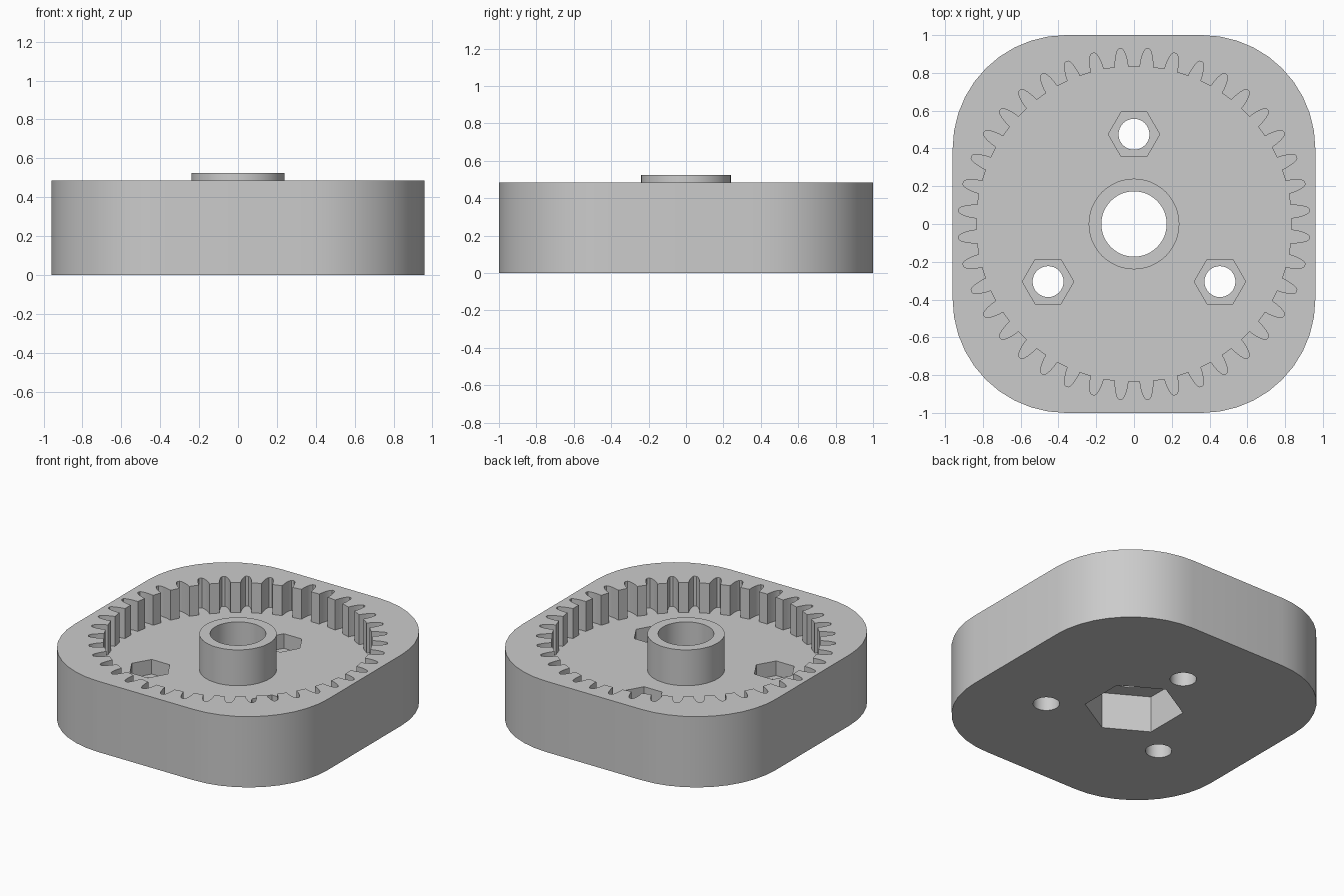
import bpy
import bmesh
from math import cos, sin, pi, radians

cube = bpy.data.objects.get("Cube")
if cube:
    bpy.data.objects.remove(cube, do_unlink=True)

BODY_TOP, HUB_TOP, FLOOR = 0.485, 0.525, 0.28
BELOW, ABOVE = -0.1, 0.7

grey = bpy.data.materials.new("plain grey")
grey.use_nodes = True
colour = (0.6, 0.6, 0.6, 1)
grey.diffuse_color = colour
grey.node_tree.nodes["Principled BSDF"].inputs["Base Color"].default_value = colour


def prism(name, outline, z0, z1):
    """Extrude a closed outline between two heights."""
    bm = bmesh.new()
    base = bm.faces.new([bm.verts.new((x, y, z0)) for x, y in outline])
    top = bmesh.ops.extrude_face_region(bm, geom=[base])["geom"]
    moved = [v for v in top if isinstance(v, bmesh.types.BMVert)]
    bmesh.ops.translate(bm, verts=moved, vec=(0, 0, z1 - z0))
    bmesh.ops.recalc_face_normals(bm, faces=bm.faces)
    mesh = bpy.data.meshes.new(name)
    bm.to_mesh(mesh)
    bm.free()
    obj = bpy.data.objects.new(name, mesh)
    bpy.context.collection.objects.link(obj)
    mesh.materials.append(grey)
    return obj


def polygon(radius, sides, cx=0, cy=0, turn=0.0):
    return [(cx + radius * cos(turn + 2 * pi * i / sides),
             cy + radius * sin(turn + 2 * pi * i / sides)) for i in range(sides)]


def rounded_box(half_x, half_y, radius, steps):
    points = []
    for corner, (sx, sy) in enumerate([(1, 1), (-1, 1), (-1, -1), (1, -1)]):
        for i in range(steps + 1):
            a = (corner + i / steps) * pi / 2
            points.append((sx * (half_x - radius) + radius * cos(a),
                           sy * (half_y - radius) + radius * sin(a)))
    return points


def gear(teeth):
    # Half of one tooth: fraction of the pitch, radius
    half = [(0.26, 0.835), (0.235, 0.865), (0.19, 0.893), (0.13, 0.917), (0.06, 0.93)]
    profile = [(-f, r) for f, r in half] + half[::-1]
    return [(r * cos((t + 0.5 + f) * 2 * pi / teeth),
             r * sin((t + 0.5 + f) * 2 * pi / teeth))
            for t in range(teeth) for f, r in profile]


def combine(target, tool, operation):
    mod = target.modifiers.new(tool.name, "BOOLEAN")
    mod.object, mod.operation, mod.solver = tool, operation, "EXACT"
    bpy.context.view_layer.objects.active = target
    bpy.ops.object.modifier_apply(modifier=mod.name)
    bpy.data.objects.remove(tool, do_unlink=True)


# Housing with internal ring gear
housing = prism("ring_gear_housing", rounded_box(0.96, 1.0, 0.6, 10), 0, BODY_TOP)
combine(housing, prism("gear_cavity", gear(40), FLOOR, ABOVE), "DIFFERENCE")

# Central hub with bore and hexagonal recess underneath
combine(housing, prism("hub", polygon(0.24, 48), FLOOR - 0.01, HUB_TOP), "UNION")
combine(housing, prism("bore", polygon(0.173, 48), 0.1, ABOVE), "DIFFERENCE")
combine(housing, prism("hex_recess", polygon(0.308, 6, turn=pi / 2), BELOW, 0.25), "DIFFERENCE")

# Bolt holes with hexagonal nut pockets in the floor
for x, y in [(0, 0.475), (-0.455, -0.305), (0.455, -0.305)]:
    combine(housing, prism("nut_pocket", polygon(0.136, 6, x, y), FLOOR - 0.1, 0.4), "DIFFERENCE")
    combine(housing, prism("bolt_hole", polygon(0.082, 32, x, y), BELOW, ABOVE), "DIFFERENCE")

# Smooth the round walls and keep the hard edges
bpy.ops.object.select_all(action="DESELECT")
housing.select_set(True)
bpy.context.view_layer.objects.active = housing
bpy.ops.object.shade_smooth_by_angle(angle=radians(20))
